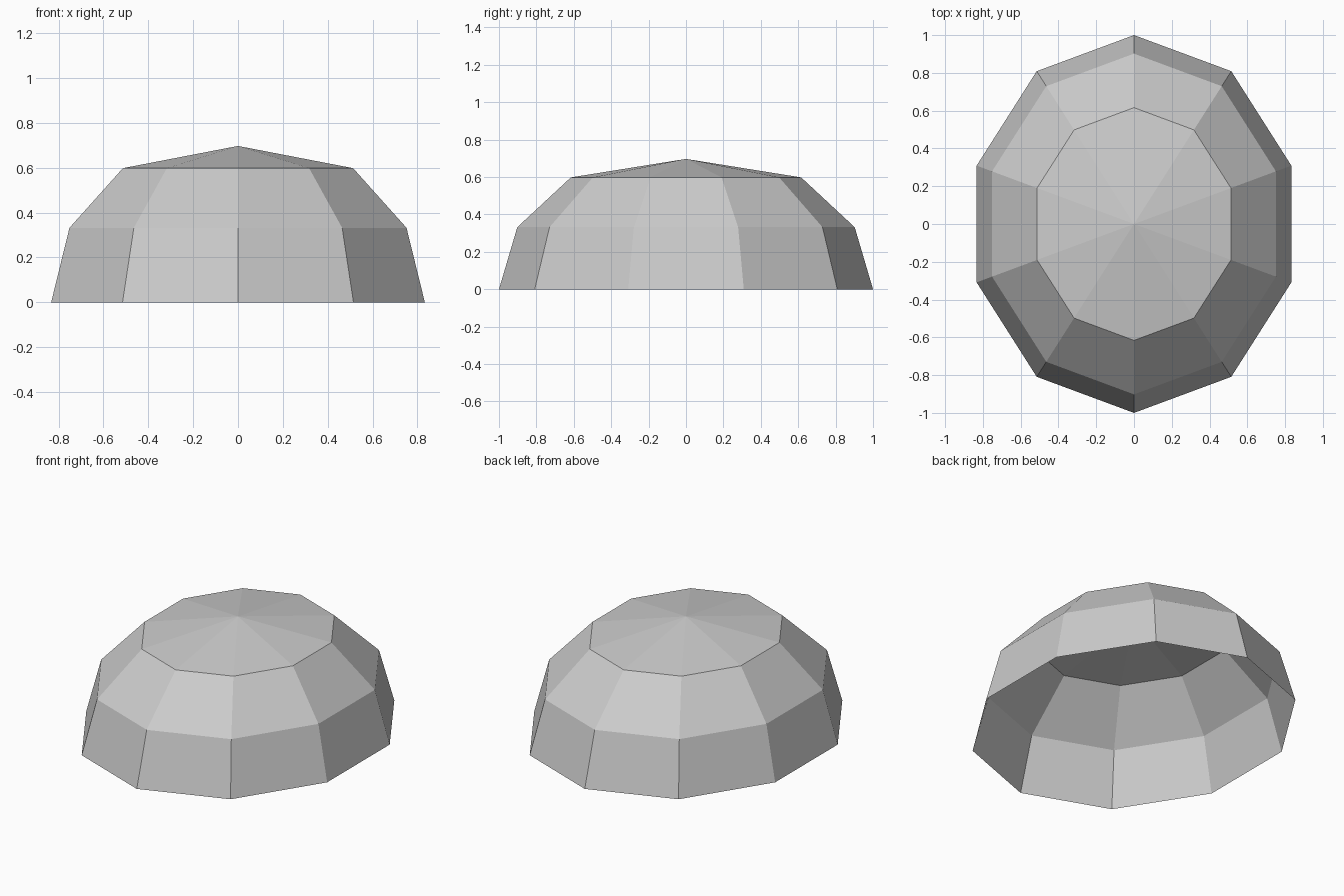
import bpy, bmesh
from math import sin, cos, tau

cube = bpy.data.objects.get("Cube")
if cube:
    bpy.data.objects.remove(cube, do_unlink=True)

SIDES = 10
RADIUS_X, RADIUS_Y = 0.876, 1.0
RINGS = [(1.0, 0.0), (0.902, 0.332), (0.616, 0.598)]  # scale, height
APEX = 0.697

# Plain grey
grey = bpy.data.materials.new("light grey")
grey.use_nodes = True
colour = (0.6, 0.6, 0.6, 1)
grey.diffuse_color = colour
grey.node_tree.nodes["Principled BSDF"].inputs["Base Color"].default_value = colour

# Open faceted shell: stacked oval rings closed by a shallow cone
bm = bmesh.new()
rings = [[bm.verts.new((s * RADIUS_X * sin(tau * i / SIDES),
                        -s * RADIUS_Y * cos(tau * i / SIDES), z))
          for i in range(SIDES)] for s, z in RINGS]
top = bm.verts.new((0, 0, APEX))
for i in range(SIDES):
    j = (i + 1) % SIDES
    for low, high in zip(rings, rings[1:]):
        bm.faces.new((low[i], low[j], high[j], high[i]))
    bm.faces.new((rings[-1][i], rings[-1][j], top))

mesh = bpy.data.meshes.new("dome_shell")
bm.to_mesh(mesh)
bm.free()
mesh.materials.append(grey)
dome = bpy.data.objects.new("dome_shell", mesh)
bpy.context.collection.objects.link(dome)
